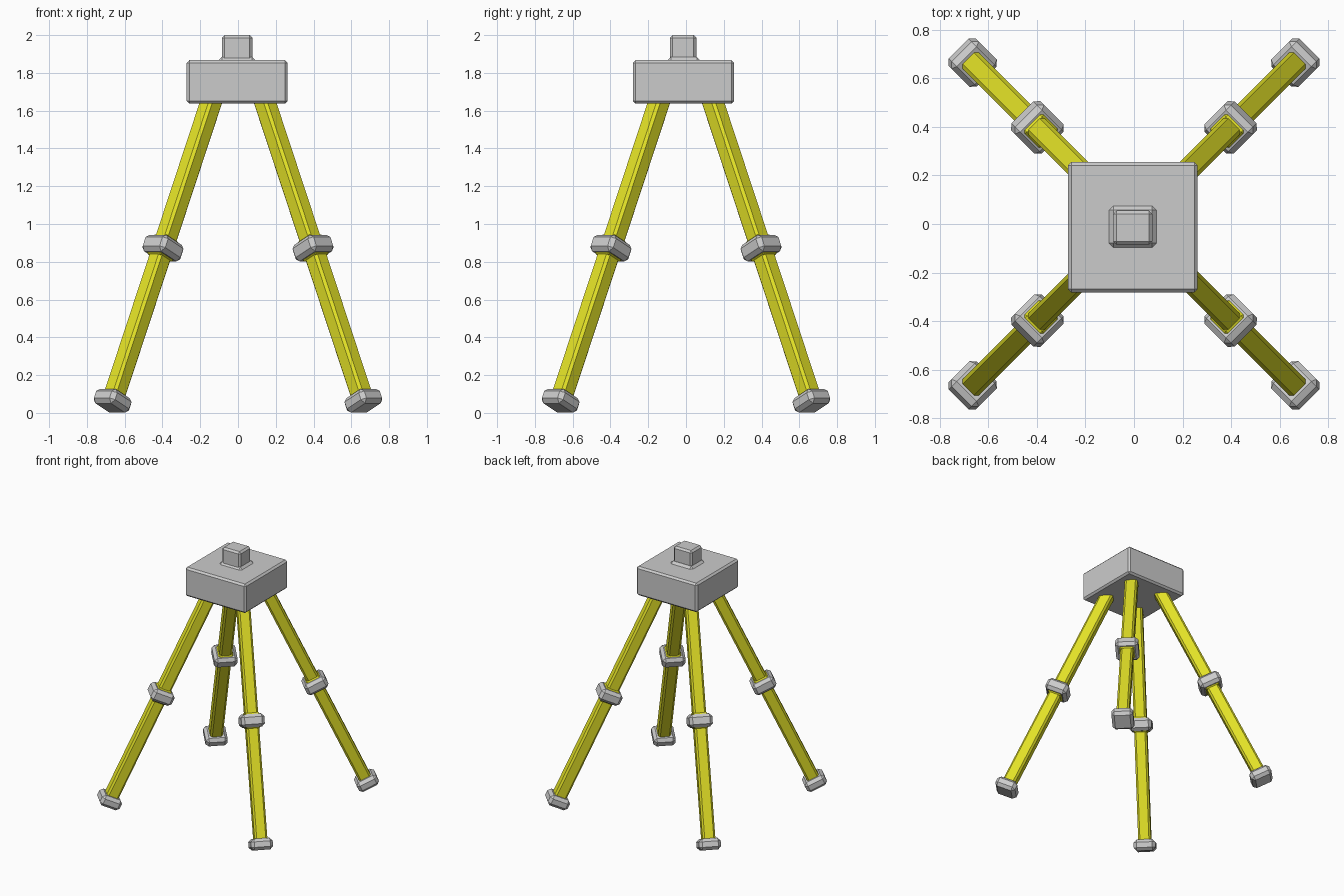
import bpy, bmesh, math
from mathutils import Matrix, Vector

if "Cube" in bpy.data.objects:
    bpy.data.objects.remove(bpy.data.objects["Cube"])

yellow = bpy.data.materials.new("yellow_paint")
yellow.diffuse_color = (0.76, 0.75, 0.02, 1)
yellow.use_nodes = True
yellow.node_tree.nodes["Principled BSDF"].inputs["Base Color"].default_value = yellow.diffuse_color


def chamfered_box(name, half, bevel, center=(0, 0, 0), frame=Matrix(), mat=None):
    """Box with flat single-segment chamfers, placed in a local frame."""
    bm = bmesh.new()
    bmesh.ops.create_cube(bm, size=2)
    bmesh.ops.scale(bm, vec=Vector(half), verts=bm.verts)
    bmesh.ops.bevel(bm, geom=bm.edges[:], offset=bevel, segments=1,
                    profile=0.5, affect='EDGES', clamp_overlap=True)
    bm.transform(frame @ Matrix.Translation(center))
    bmesh.ops.recalc_face_normals(bm, faces=bm.faces)
    mesh = bpy.data.meshes.new(name)
    bm.to_mesh(mesh)
    bm.free()
    ob = bpy.data.objects.new(name, mesh)
    bpy.context.collection.objects.link(ob)
    if mat:
        mesh.materials.append(mat)
    return ob


# Head block with collar plate and mounting knob
chamfered_box("head_block", (0.267, 0.268, 0.115), 0.014, (-0.005, -0.013, 1.752))
chamfered_box("knob_base", (0.098, 0.086, 0.035), 0.018, (-0.005, -0.011, 1.85))
chamfered_box("knob", (0.081, 0.070, 0.085), 0.014, (-0.005, -0.015, 1.915))

# Four splayed legs; local z runs up each leg from the centre of its foot
TILT = math.radians(25)
FOOT_RADIUS, FOOT_Z = 0.939, 0.064
LEG_TOP, JOINT = 1.82, 0.892
names = ["back_right", "back_left", "front_left", "front_right"]
for i, side in enumerate(names):
    frame = (Matrix.Rotation(math.radians(45 + 90 * i), 4, 'Z')
             @ Matrix.Translation((FOOT_RADIUS, 0, FOOT_Z))
             @ Matrix.Rotation(-TILT, 4, 'Y'))
    chamfered_box(side + "_leg", (0.047, 0.047, LEG_TOP / 2), 0.014,
                  (0, 0, LEG_TOP / 2), frame, yellow)
    chamfered_box(side + "_sleeve", (0.060, 0.060, 0.058), 0.015,
                  (0, 0, JOINT), frame, yellow)
    chamfered_box(side + "_clamp", (0.085, 0.085, 0.048), 0.022,
                  (0, 0, JOINT), frame)
    chamfered_box(side + "_foot", (0.080, 0.080, 0.042), 0.022,
                  (0, 0, 0), frame)
